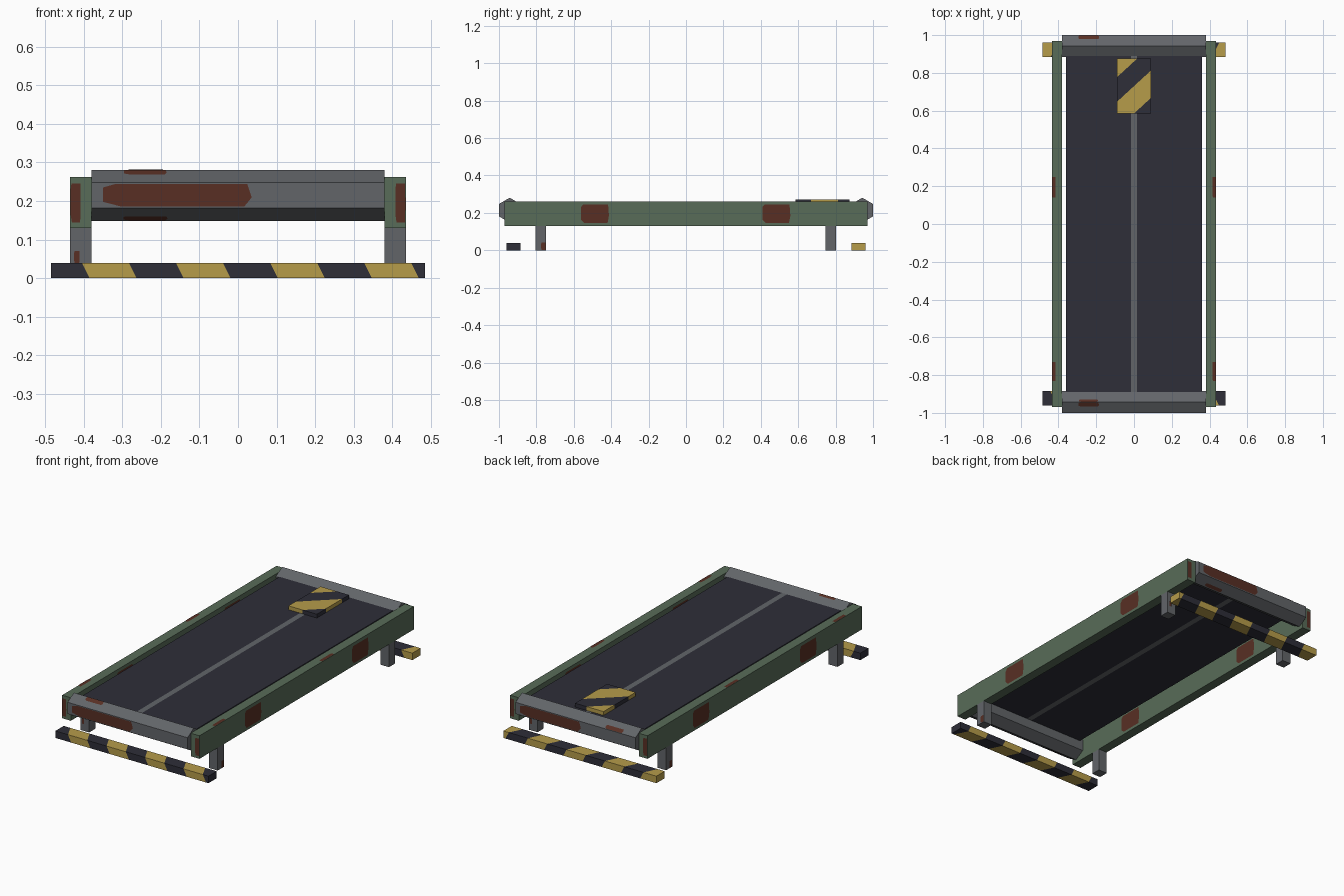
import bpy, bmesh, math
from mathutils import Vector

if "Cube" in bpy.data.objects:
    bpy.data.objects.remove(bpy.data.objects["Cube"])


def srgb(r, g, b):
    def lin(c):
        c /= 255
        return c / 12.92 if c <= 0.04045 else ((c + 0.055) / 1.055) ** 2.4
    return (lin(r), lin(g), lin(b), 1)


def material(name, rgb):
    m = bpy.data.materials.new(name)
    m.diffuse_color = srgb(*rgb)
    m.use_nodes = True
    m.node_tree.nodes["Principled BSDF"].inputs["Base Color"].default_value = m.diffuse_color
    return m


GREEN = material("faded_green_paint", (88, 108, 88))
GREY = material("steel_grey", (98, 101, 105))
DARK = material("dark_rubber", (46, 46, 56))
YELLOW = material("hazard_yellow", (182, 156, 74))
RUST = material("rust_brown", (88, 47, 36))


def finish(name, bm, mats):
    mesh = bpy.data.meshes.new(name)
    bm.to_mesh(mesh)
    bm.free()
    for m in mats:
        mesh.materials.append(m)
    obj = bpy.data.objects.new(name, mesh)
    bpy.context.collection.objects.link(obj)
    return obj


def box(name, lo, hi, mats, cuts=(), rule=None):
    """Box between two corners, sliced by (point, normal) cuts, faces coloured by rule."""
    bm = bmesh.new()
    bmesh.ops.create_cube(bm, size=1)
    for v in bm.verts:
        v.co = [lo[i] + (v.co[i] + 0.5) * (hi[i] - lo[i]) for i in range(3)]
    for point, normal in cuts:
        bmesh.ops.bisect_plane(bm, geom=bm.verts[:] + bm.edges[:] + bm.faces[:],
                               plane_co=point, plane_no=normal)
    if rule:
        for f in bm.faces:
            f.material_index = rule(f.calc_center_median())
    return finish(name, bm, mats)


def patch(name, centre, u, v, w, h):
    """Thin painted rust patch with ragged corners, facing u x v."""
    u, v = Vector(u).normalized(), Vector(v).normalized()
    base = Vector(centre) + u.cross(v) * 0.0015
    shape = [(-.5, -.3), (-.38, -.5), (.45, -.5), (.5, -.1),
             (.47, .5), (-.42, .5), (-.5, .35)]
    bm = bmesh.new()
    bm.faces.new([bm.verts.new(base + u * a * w + v * b * h) for a, b in shape])
    finish(name, bm, [RUST])


def turned(s, p):
    """Point or direction rotated half a turn about z when s is -1."""
    return (s * p[0], s * p[1], p[2])


X, Y, Z = (1, 0, 0), (0, 1, 0), (0, 0, 1)

# Side rails and legs
for s, side in ((1, "right"), (-1, "left")):
    xs = sorted((s * 0.38, s * 0.435))
    box(f"{side}_rail", (xs[0], -0.97, 0.13), (xs[1], 0.97, 0.262), [GREEN])
    for y, end in ((-0.777, "front"), (0.773, "rear")):
        box(f"{end}_{side}_leg", (xs[0], y - 0.028, 0), (xs[1], y + 0.028, 0.13), [GREY])
    # Rust on the rail faces, tops and ends
    for y in (-0.487, 0.483):
        patch("rail_outer_rust", turned(s, (0.435, y, 0.195)), turned(s, Y), Z, 0.15, 0.1)
        patch("rail_inner_rust", turned(s, (0.38, y, 0.195)), turned(s, (0, -1, 0)), Z, 0.15, 0.1)
    for y, l in ((0.195, 0.11), (-0.78, 0.1)):
        patch("rail_top_rust", (s * 0.425, y, 0.262), X, Y, 0.02, l)
    for t in (1, -1):
        patch("rail_end_rust", (s * 0.421, -t * 0.97, 0.195), (t, 0, 0), Z, 0.026, 0.1)
    patch("leg_side_rust", turned(s, (0.435, -0.762, 0.022)), turned(s, Y), Z, 0.024, 0.04)
    patch("leg_face_rust", turned(s, (-0.418, -0.805, 0.055)), turned(s, X), Z, 0.014, 0.03)

# Belt with a grey centre line on both faces
box("belt", (-0.36, -0.9, 0.235), (0.36, 0.9, 0.25), [DARK, GREY],
    [((-0.017, 0, 0), X), ((0.015, 0, 0), X)],
    lambda c: int(abs(c.x) < 0.014))

# Hexagonal end rollers
R = 0.0663
for s, end in ((1, "front"), (-1, "rear")):
    cy, cz = -s * 0.9426, 0.2145
    bm = bmesh.new()
    rings = []
    for x in (-0.38, 0.38):
        rings.append([bm.verts.new((x, cy + R * math.sin(k * math.pi / 3),
                                    cz + R * math.cos(k * math.pi / 3))) for k in range(6)])
    for k in range(6):
        n = (k + 1) % 6
        bm.faces.new((rings[0][k], rings[0][n], rings[1][n], rings[1][k]))
    for ring in rings:
        bm.faces.new(ring)
    bmesh.ops.recalc_face_normals(bm, faces=bm.faces[:])
    finish(f"{end}_roller", bm, [GREY])
    # Rust on the outer face and on the slopes
    patch("roller_face_rust", turned(s, (-0.157, -1, 0.215)), turned(s, X), Z, 0.385, 0.058)
    c, h = math.cos(math.pi / 6), 0.5
    patch("roller_lower_rust", turned(s, (-0.24, -0.957, 0.1565)), turned(s, X),
          turned(s, (0, -c, h)), 0.115, 0.02)
    patch("roller_upper_rust", (-0.24, -s * 0.955 if s > 0 else 0.988, 0.2737 if s > 0 else 0.2546),
          turned(s, X), turned(s, (0, c, h)), 0.11, 0.024)
patch("roller_inner_rust", (-0.24, -0.936, 0.277), X, (0, math.cos(math.pi / 6), -0.5), 0.1, 0.014)

# Striped floor bars
STEP = 0.122


def floor_bar(name, y0, y1, start, slope, mats):
    def edge(c):
        return c.x + 0.5 * (c.z - 0.04) - slope * (c.y - y0) - start
    cuts = [((start + k * STEP, y0, 0.04), (1, -slope, 0.5)) for k in range(-1, 9)]
    box(name, (-0.485, y0, 0), (0.485, y1, 0.04), mats, cuts,
        lambda c: (math.floor(edge(c) / STEP) + 1) % 2)


floor_bar("front_floor_bar", -0.96, -0.885, -0.405, -0.5, [DARK, YELLOW])
floor_bar("rear_floor_bar", 0.885, 0.96, -0.44, 0.5, [YELLOW, DARK])

# Striped hazard plate on the belt
EDGES = (0.585, 0.73, 0.86)
box("hazard_plate", (-0.09, 0.585, 0.25), (0.09, 0.875, 0.272), [DARK, YELLOW],
    [((0, e, 0), (-0.92, 1, 0)) for e in EDGES],
    lambda c: sum(c.y - 0.92 * c.x > e for e in EDGES) % 2)
